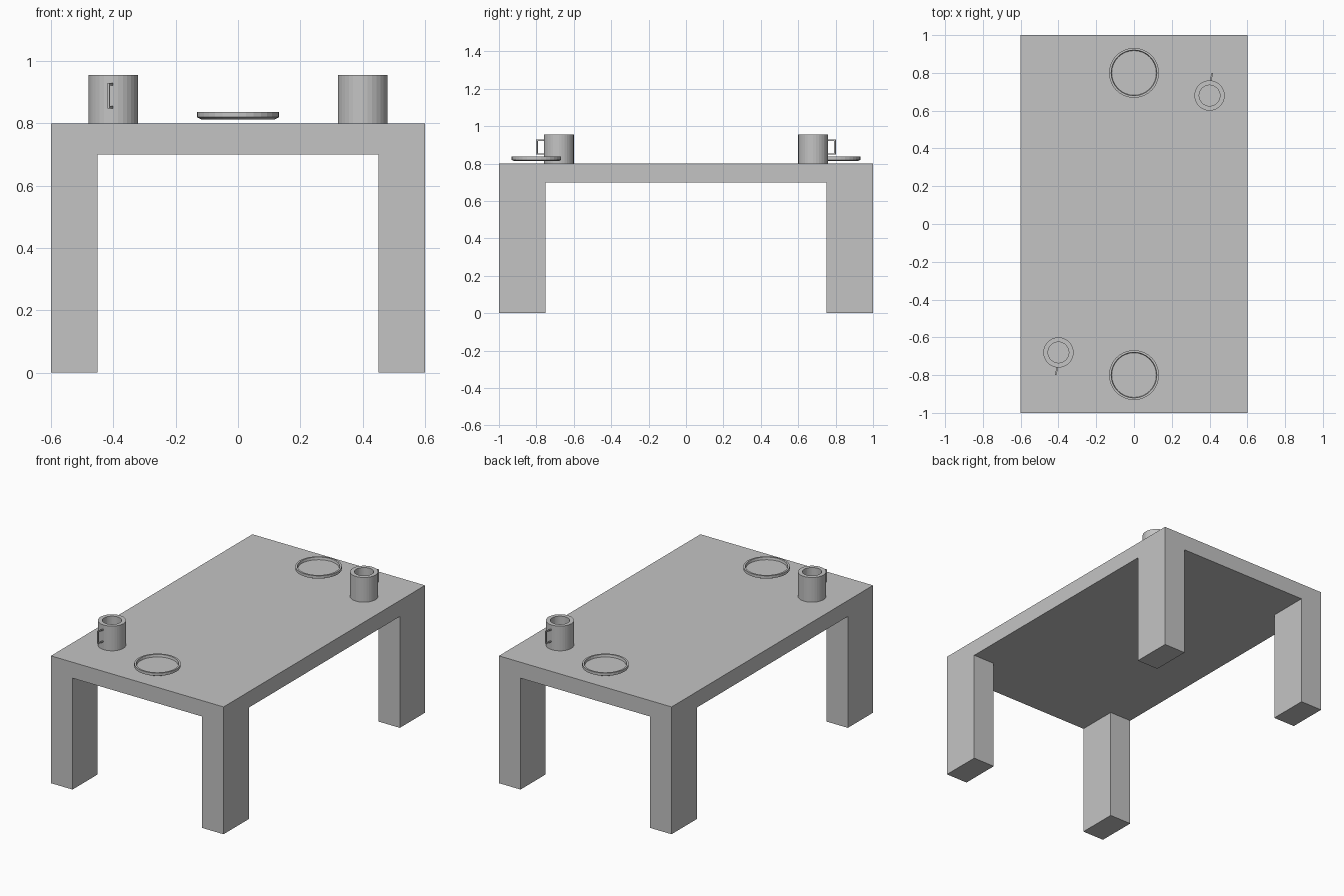
import bpy, bmesh, math
from mathutils import Matrix, Vector

if "Cube" in bpy.data.objects:
    bpy.data.objects.remove(bpy.data.objects["Cube"])

grey = bpy.data.materials.new("plain grey")
grey.diffuse_color = (0.55, 0.55, 0.55, 1)
grey.use_nodes = True
grey.node_tree.nodes["Principled BSDF"].inputs["Base Color"].default_value = grey.diffuse_color


def finish(bm, name):
    bmesh.ops.recalc_face_normals(bm, faces=bm.faces)
    me = bpy.data.meshes.new(name)
    bm.to_mesh(me)
    bm.free()
    me.materials.append(grey)
    ob = bpy.data.objects.new(name, me)
    bpy.context.collection.objects.link(ob)
    return ob


def lathe(bm, profile, seg=32):
    """Revolve (radius, z) points round z; both ends are capped."""
    rings = [[bm.verts.new((r * math.cos(2 * math.pi * i / seg),
                            r * math.sin(2 * math.pi * i / seg), z))
              for i in range(seg)] for r, z in profile]
    for a, b in zip(rings, rings[1:]):
        for i in range(seg):
            j = (i + 1) % seg
            bm.faces.new((a[i], a[j], b[j], b[i]))
    bm.faces.new(rings[0][::-1])
    bm.faces.new(rings[-1])


# Table: slab with its four underside corners pulled down into legs
bm = bmesh.new()
bmesh.ops.create_cube(bm, size=1, matrix=Matrix.Translation((0, 0, 0.75))
                      @ Matrix.Diagonal((1.2, 2.0, 0.1, 1)))
for s in (-1, 1):
    for co, no in (((s * 0.45, 0, 0), (1, 0, 0)), ((0, s * 0.75, 0), (0, 1, 0))):
        bmesh.ops.bisect_plane(bm, geom=bm.verts[:] + bm.edges[:] + bm.faces[:],
                               plane_co=co, plane_no=no)
bm.normal_update()
corners = []
for f in bm.faces:
    c = f.calc_center_median()
    if f.normal.z < -0.9 and abs(c.x) > 0.45 and abs(c.y) > 0.75:
        corners.append(f)
legs = bmesh.ops.extrude_face_region(bm, geom=corners)["geom"]
bmesh.ops.delete(bm, geom=[f for f in corners if f.is_valid], context='FACES_ONLY')
for v in legs:
    if isinstance(v, bmesh.types.BMVert):
        v.co.z = 0
bmesh.ops.dissolve_limit(bm, angle_limit=0.01, verts=bm.verts, edges=bm.edges)
finish(bm, "table")

# Two place settings, one at each end, turned half a circle
for end, turn in (("front", 0), ("back", math.pi)):
    spin = Matrix.Rotation(turn, 4, 'Z')

    # Plate with a raised rim
    bm = bmesh.new()
    lathe(bm, [(0.118, 0.813), (0.132, 0.820), (0.132, 0.837),
               (0.121, 0.837), (0.118, 0.822)])
    finish(bm, end + "_plate").matrix_world = spin @ Matrix.Translation((0, -0.8, 0))

    # Hollow cup
    place = spin @ Matrix.Translation((-0.4, -0.68, 0))
    bm = bmesh.new()
    lathe(bm, [(0.08, 0.8), (0.08, 0.955), (0.055, 0.955), (0.055, 0.82)])
    finish(bm, end + "_cup").matrix_world = place

    # Square handle: a C-shaped outline given width
    bm = bmesh.new()
    outline = [(0.01, 0.848), (-0.043, 0.848), (-0.043, 0.929), (0.01, 0.929),
               (0.01, 0.922), (-0.036, 0.922), (-0.036, 0.855), (0.01, 0.855)]
    face = bm.faces.new([bm.verts.new((-0.004, y, z)) for y, z in outline])
    side = bmesh.ops.extrude_face_region(bm, geom=[face], use_keep_orig=True)["geom"]
    bmesh.ops.translate(bm, vec=Vector((0.008, 0, 0)),
                        verts=[v for v in side if isinstance(v, bmesh.types.BMVert)])
    finish(bm, end + "_cup_handle").matrix_world = (
        place @ Matrix.Translation((-0.005, -0.078, 0)) @ Matrix.Rotation(math.radians(-14), 4, 'Z'))
